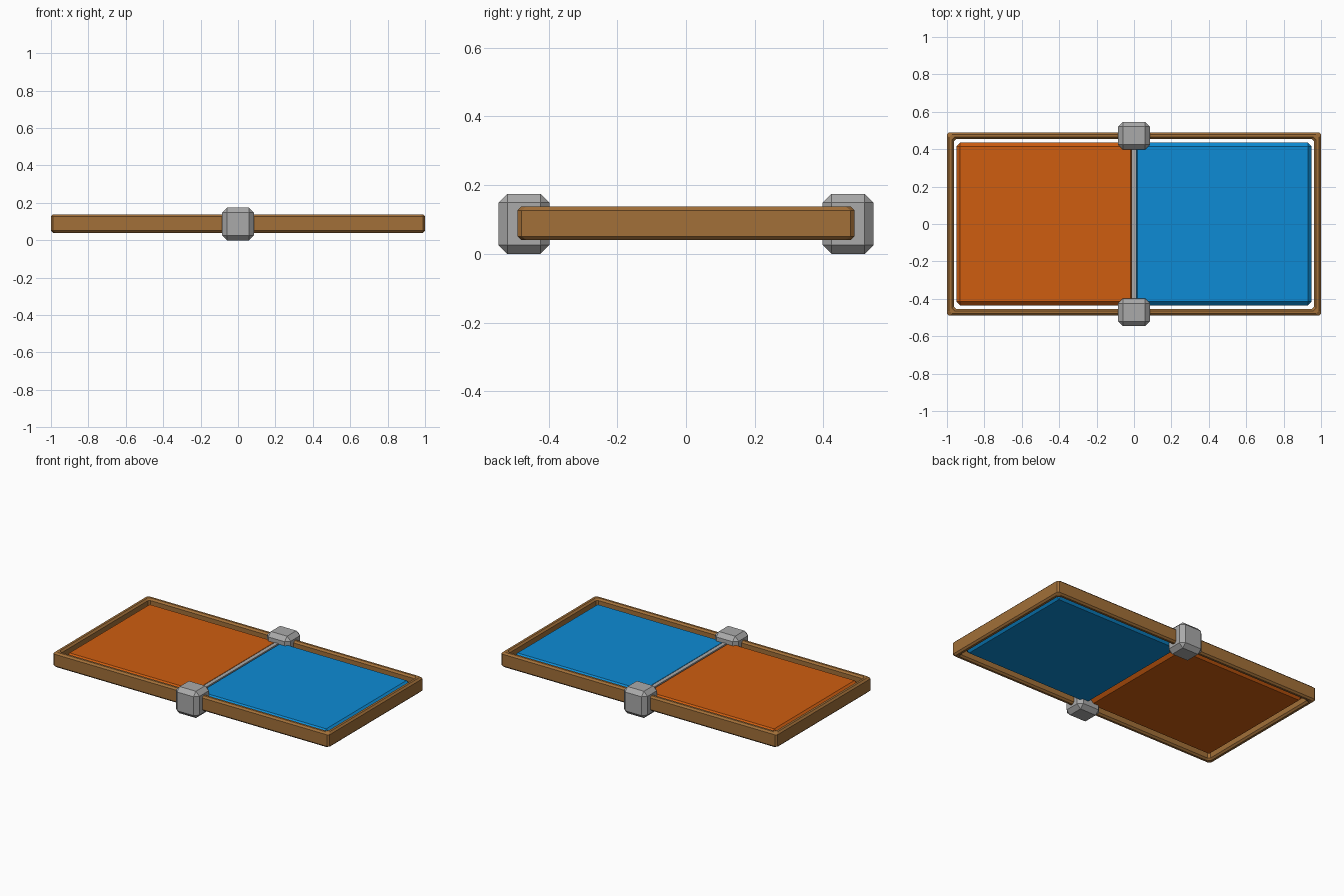
import bpy, bmesh

if "Cube" in bpy.data.objects:
    bpy.data.objects.remove(bpy.data.objects["Cube"])


def material(name, color):
    m = bpy.data.materials.new(name)
    m.diffuse_color = (*color, 1)
    m.use_nodes = True
    m.node_tree.nodes["Principled BSDF"].inputs["Base Color"].default_value = m.diffuse_color
    return m


wood = material("brown wood", (0.36, 0.16, 0.04))
orange = material("orange", (0.62, 0.11, 0.005))
blue = material("blue", (0.004, 0.26, 0.66))
metal = material("grey metal", (0.40, 0.40, 0.40))


def finish(name, bm, mat, bevel):
    """Chamfer every edge and turn the bmesh into an object."""
    if bevel:
        bmesh.ops.bevel(bm, geom=bm.edges[:], offset=bevel, segments=1,
                        affect='EDGES')
    bmesh.ops.recalc_face_normals(bm, faces=bm.faces[:])
    me = bpy.data.meshes.new(name)
    bm.to_mesh(me)
    bm.free()
    me.materials.append(mat)
    ob = bpy.data.objects.new(name, me)
    bpy.context.collection.objects.link(ob)
    return ob


def box(name, x, y, z, mat, bevel=0.0):
    """Box from (min, max) ranges on each axis."""
    bm = bmesh.new()
    bmesh.ops.create_cube(bm, size=1)
    for v in bm.verts:
        for i, (lo, hi) in enumerate((x, y, z)):
            v.co[i] = hi if v.co[i] > 0 else lo
    return finish(name, bm, mat, bevel)


# Rectangular wooden frame, swept as one ring with mitred corners
bm = bmesh.new()
section = [(1.0, 0.49, 0.04), (1.0, 0.49, 0.138),
           (0.963, 0.454, 0.138), (0.963, 0.454, 0.04)]
rings = [[bm.verts.new((sx * x, sy * y, z)) for x, y, z in section]
         for sx, sy in ((1, 1), (-1, 1), (-1, -1), (1, -1))]
for i in range(4):
    a, b = rings[i], rings[(i + 1) % 4]
    for j in range(4):
        k = (j + 1) % 4
        bm.faces.new((a[j], a[k], b[k], b[j]))
bmesh.ops.recalc_face_normals(bm, faces=bm.faces[:])
finish("frame", bm, wood, 0.011)

# Two coloured panels meeting in the middle, with an open gap to the frame
box("left_panel", (-0.95, 0), (-0.435, 0.435), (0.055, 0.122), orange, 0.02)
box("right_panel", (0, 0.95), (-0.435, 0.435), (0.055, 0.122), blue, 0.02)

# Grey divider strip over the seam
box("divider", (-0.013, 0.013), (-0.43, 0.43), (0.09, 0.125), metal)

# Chamfered metal clamps at the middle of both long rails
for name, s in (("front_clamp", -1), ("back_clamp", 1)):
    box(name, (-0.085, 0.085), sorted((s * 0.398, s * 0.546)),
        (0, 0.175), metal, 0.026)
